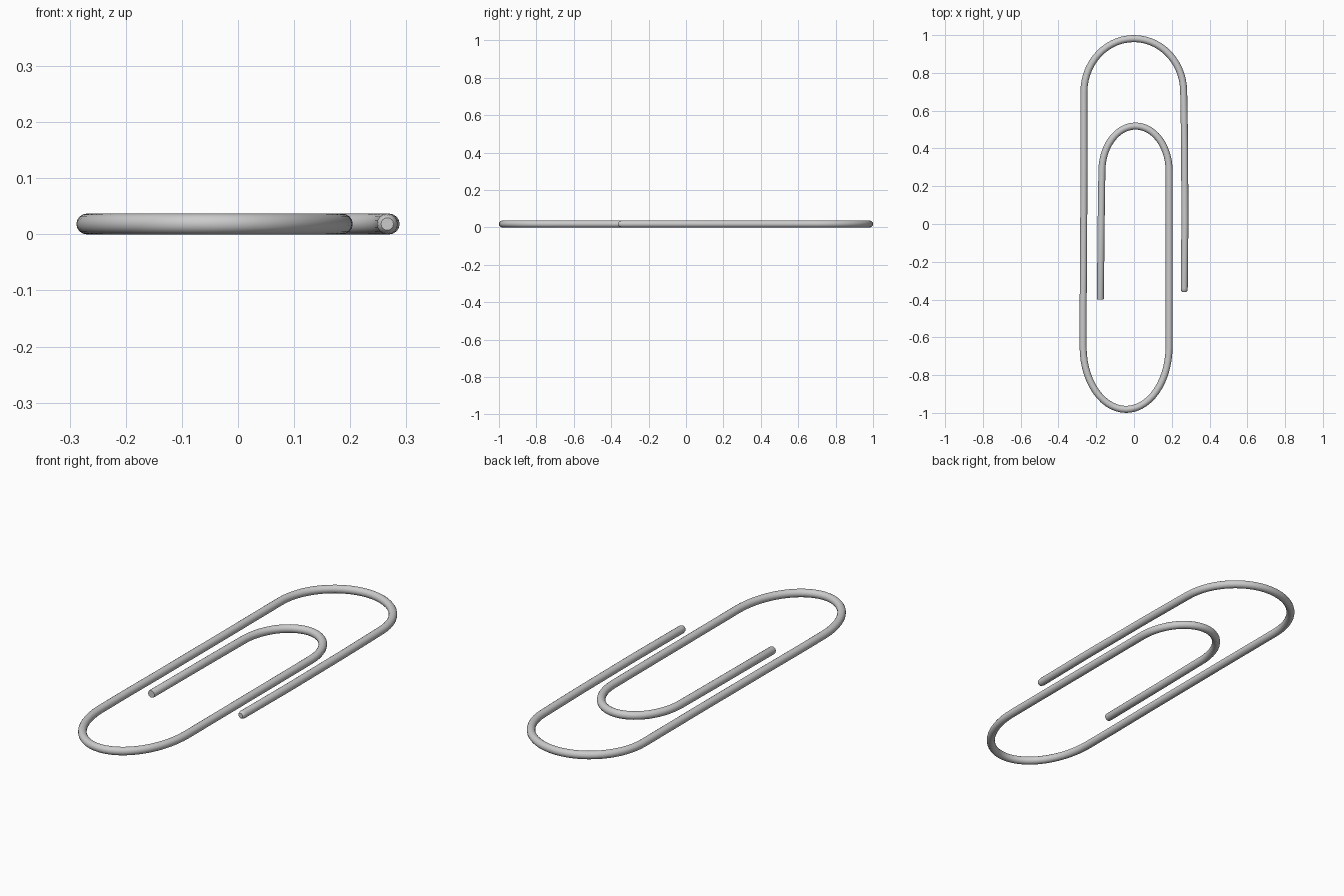
import bpy, math

if "Cube" in bpy.data.objects:
    bpy.data.objects.remove(bpy.data.objects["Cube"])

R = 0.0185  # wire radius


def arc(cx, cy, a, b, start, end, n=28):
    """Points along part of an ellipse, angles in degrees."""
    out = []
    for i in range(n + 1):
        t = math.radians(start + (end - start) * i / n)
        out.append((cx + a * math.cos(t), cy + b * math.sin(t), 1.0))
    return out


# wire centre line: x, y, radius factor
path = [(0.266, -0.36, 0.6), (0.266, -0.355, 0.85), (0.266, -0.342, 1.0), (0.2695, 0.0, 1.0),
        (0.268, 0.4, 1.0), (0.265, 0.6, 1.0)]
path += arc(-0.001, 0.70, 0.264, 0.2815, 0, 180)        # large top loop
path += [(-0.265, 0.3, 1.0), (-0.267, -0.2, 1.0), (-0.2695, -0.45, 1.0)]
path += arc(-0.042, -0.65, 0.2275, 0.3315, 180, 360)    # bottom loop
path += [(0.186, 0.0, 1.0)]
path += arc(0.008, 0.28, 0.178, 0.2385, 0, 180)         # inner top loop
path += [(-0.174, 0.0, 1.0), (-0.178, -0.395, 1.0), (-0.178, -0.40, 0.9)]

# bent wire
curve = bpy.data.curves.new("clip_wire", "CURVE")
curve.dimensions = "3D"
curve.bevel_depth = R
curve.bevel_resolution = 6
curve.use_fill_caps = True
spline = curve.splines.new("POLY")
spline.points.add(len(path) - 1)
for p, (x, y, r) in zip(spline.points, path):
    p.co = (x, y, R, 1)
    p.radius = r
wire = bpy.data.objects.new("clip_wire", curve)
bpy.context.collection.objects.link(wire)

# smooth mesh with crisp cut ends
bpy.context.view_layer.objects.active = wire
wire.select_set(True)
bpy.ops.object.convert(target="MESH")
bpy.ops.object.shade_smooth_by_angle(angle=math.radians(40))
